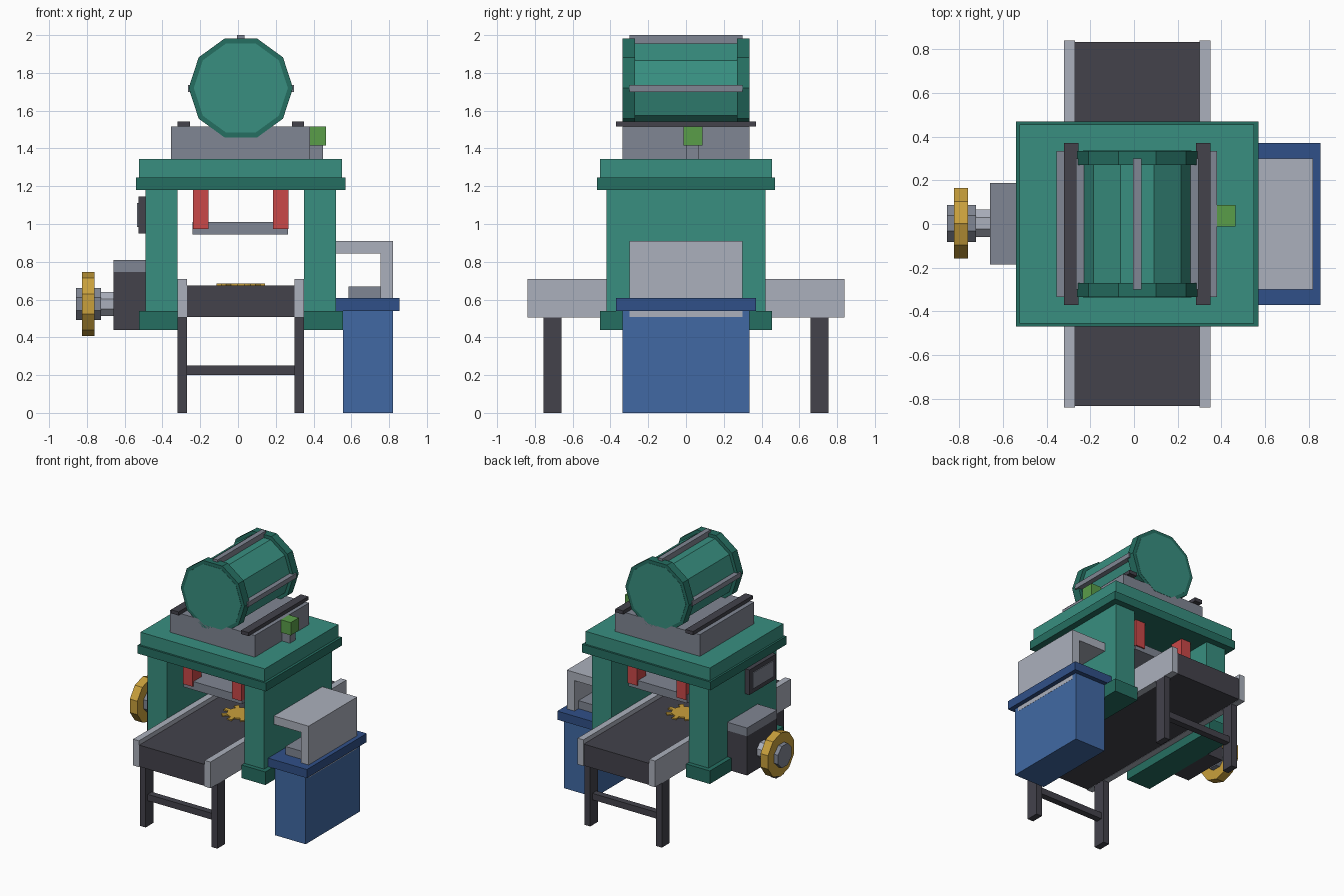
import bpy, math
from mathutils import Matrix, Vector

cube = bpy.data.objects.get("Cube")
if cube:
    bpy.data.objects.remove(cube, do_unlink=True)


def material(name, code):
    rgb = [int(code[i:i + 2], 16) / 255 for i in (0, 2, 4)]
    lin = [c / 12.92 if c < 0.04045 else ((c + 0.055) / 1.055) ** 2.4 for c in rgb]
    m = bpy.data.materials.new(name)
    m.use_nodes = True
    m.diffuse_color = (*lin, 1)
    m.node_tree.nodes["Principled BSDF"].inputs["Base Color"].default_value = (*lin, 1)
    return m


GREEN = material("green paint", "388f80")
DARK_GREEN = material("dark green paint", "256e61")
STEEL = material("steel grey", "808693")
LIGHT = material("light grey", "abb0bc")
DARK = material("dark rubber", "43424b")
RED = material("red", "ca4848")
GOLD = material("gold", "c9a03c")
BLUE = material("blue", "4169a4")
NAVY = material("navy blue", "305088")
LIME = material("lime green", "5a9e49")

MID = 0.015  # centre line of the machine


def make(name, verts, faces, mat):
    mesh = bpy.data.meshes.new(name)
    mesh.from_pydata(verts, [], faces)
    mesh.materials.append(mat)
    ob = bpy.data.objects.new(name, mesh)
    bpy.context.collection.objects.link(ob)
    return ob


def prism(name, outline, depth, matrix, mat):
    """Extrude a flat outline along local z, centred, then place it."""
    n = len(outline)
    verts = [matrix @ Vector((x, y, s * depth / 2)) for s in (-1, 1) for x, y in outline]
    faces = [list(range(n))[::-1], list(range(n, 2 * n))]
    faces += [(i, (i + 1) % n, n + (i + 1) % n, n + i) for i in range(n)]
    return make(name, verts, faces, mat)


def box(name, x, y, z, mat):
    outline = [(x[0], y[0]), (x[1], y[0]), (x[1], y[1]), (x[0], y[1])]
    return prism(name, outline, z[1] - z[0], Matrix.Translation((0, 0, sum(z) / 2)), mat)


def ngon(n, r, start=0.0):
    return [(r * math.cos(start + math.tau * i / n), r * math.sin(start + math.tau * i / n))
            for i in range(n)]


def sided(side, inner, outer):
    """Mirrored x range about the machine's centre line."""
    return sorted((MID + side * inner, MID + side * outer))


def sides():
    return ((-1, "right"), (1, "left"))


def ends():
    return ((-1, "front"), (1, "back"))


# Press frame
for s, tag in sides():
    box(tag + "_frame_wall", sided(s, 0.335, 0.505), (-0.42, 0.42), (0.44, 1.19), GREEN)
    box(tag + "_frame_foot", sided(s, 0.334, 0.54), (-0.455, 0.455), (0.438, 0.54), DARK_GREEN)
box("top_lip", (-0.54, 0.57), (-0.47, 0.47), (1.18, 1.245), DARK_GREEN)
box("top_slab", (-0.525, 0.55), (-0.455, 0.455), (1.245, 1.345), GREEN)

# Drum bed with rails and indicator
box("drum_bed", (-0.355, 0.38), (-0.335, 0.335), (1.345, 1.515), STEEL)
for s, tag in sides():
    box(tag + "_bed_rail", sided(s, 0.27, 0.335), (-0.37, 0.37), (1.515, 1.543), DARK)
box("indicator_stub", (0.38, 0.45), (0.0, 0.065), (1.345, 1.415), STEEL)
box("indicator_lamp", (0.38, 0.465), (-0.012, 0.088), (1.415, 1.515), LIME)

# Drum with end caps and lengthwise ribs
axis_y = Matrix.Rotation(math.pi / 2, 4, 'X')
drum_z = 1.72
prism("drum_body", ngon(10, 0.249), 0.674, Matrix.Translation((MID, 0, drum_z)) @ axis_y, GREEN)
for s, tag in ends():
    prism(tag + "_drum_cap", ngon(10, 0.276), 0.065,
          Matrix.Translation((MID, s * 0.3025, drum_z)) @ axis_y, DARK_GREEN)
box("top_drum_rib", (-0.005, 0.034), (-0.3, 0.3), (1.94, 2.0), STEEL)
for s, tag in sides():
    box(tag + "_drum_rib", sided(s, 0.22, 0.281), (-0.3, 0.3), (1.7, 1.737), STEEL)

# Press plate hung on red posts
box("press_plate", (-0.24, 0.265), (-0.33, 0.33), (0.945, 1.01), STEEL)
for s, tag in sides():
    for e, end in ends():
        box(f"{end}_{tag}_press_post", sided(s, 0.17, 0.252), sorted((e * 0.23, e * 0.34)),
            (0.973, 1.19), RED)

# Conveyor
box("conveyor_belt", (-0.27, 0.3), (-0.835, 0.835), (0.507, 0.675), DARK)
for s, tag in sides():
    box(tag + "_conveyor_rail", sided(s, 0.285, 0.335), (-0.84, 0.84), (0.505, 0.71), LIGHT)
    for e, end in ends():
        box(f"{end}_{tag}_leg", sided(s, 0.285, 0.335), sorted((e * 0.658, e * 0.755)),
            (0, 0.506), DARK)
for e, end in ends():
    box(end + "_leg_crossbar", (-0.27, 0.3), sorted((e * 0.68, e * 0.73)), (0.2, 0.25), DARK)

# Toothed workpiece lying on the belt
teeth = 8
gear = []
for i in range(teeth):
    for f, r in ((-0.5, 0.09), (-0.22, 0.09), (-0.18, 0.13), (0.18, 0.13), (0.22, 0.09)):
        a = math.tau * (i + f) / teeth
        gear.append((r * math.cos(a), r * math.sin(a)))
prism("gear_workpiece", gear, 0.01, Matrix.Translation((MID, 0, 0.68)), GOLD)

# Control screen on the right wall
box("screen_frame", (-0.528, -0.485), (-0.36, -0.03), (0.95, 1.145), DARK)
box("screen_panel", (-0.535, -0.528), (-0.325, -0.065), (0.985, 1.11), STEEL)

# Gearbox and handwheel
box("gearbox", (-0.66, -0.485), (-0.185, 0.188), (0.439, 0.745), DARK)
box("gearbox_cap", (-0.66, -0.485), (-0.185, 0.188), (0.745, 0.81), STEEL)


def wheel_part(name, x, n, r, start, mat):
    place = Matrix.Translation((sum(x) / 2, 0.003, 0.576)) @ Matrix.Rotation(math.pi / 2, 4, 'Y')
    prism(name, ngon(n, r, start), x[1] - x[0], place, mat)


wheel_part("wheel_shaft", (-0.73, -0.66), 8, 0.068, math.pi / 8, LIGHT)
wheel_part("wheel_hub", (-0.857, -0.725), 8, 0.092, math.pi / 8, STEEL)
wheel_part("handwheel", (-0.825, -0.76), 10, 0.17, 0, GOLD)

# Blue cabinet with hood
box("cabinet", (0.555, 0.82), (-0.335, 0.335), (0, 0.54), BLUE)
box("cabinet_lid", (0.515, 0.855), (-0.37, 0.37), (0.54, 0.607), NAVY)
box("hood_roof", (0.52, 0.821), (-0.3, 0.3), (0.845, 0.91), LIGHT)
box("hood_wall", (0.755, 0.821), (-0.3, 0.3), (0.507, 0.845), LIGHT)
box("cabinet_tray", (0.585, 0.755), (-0.25, 0.25), (0.607, 0.67), STEEL)
